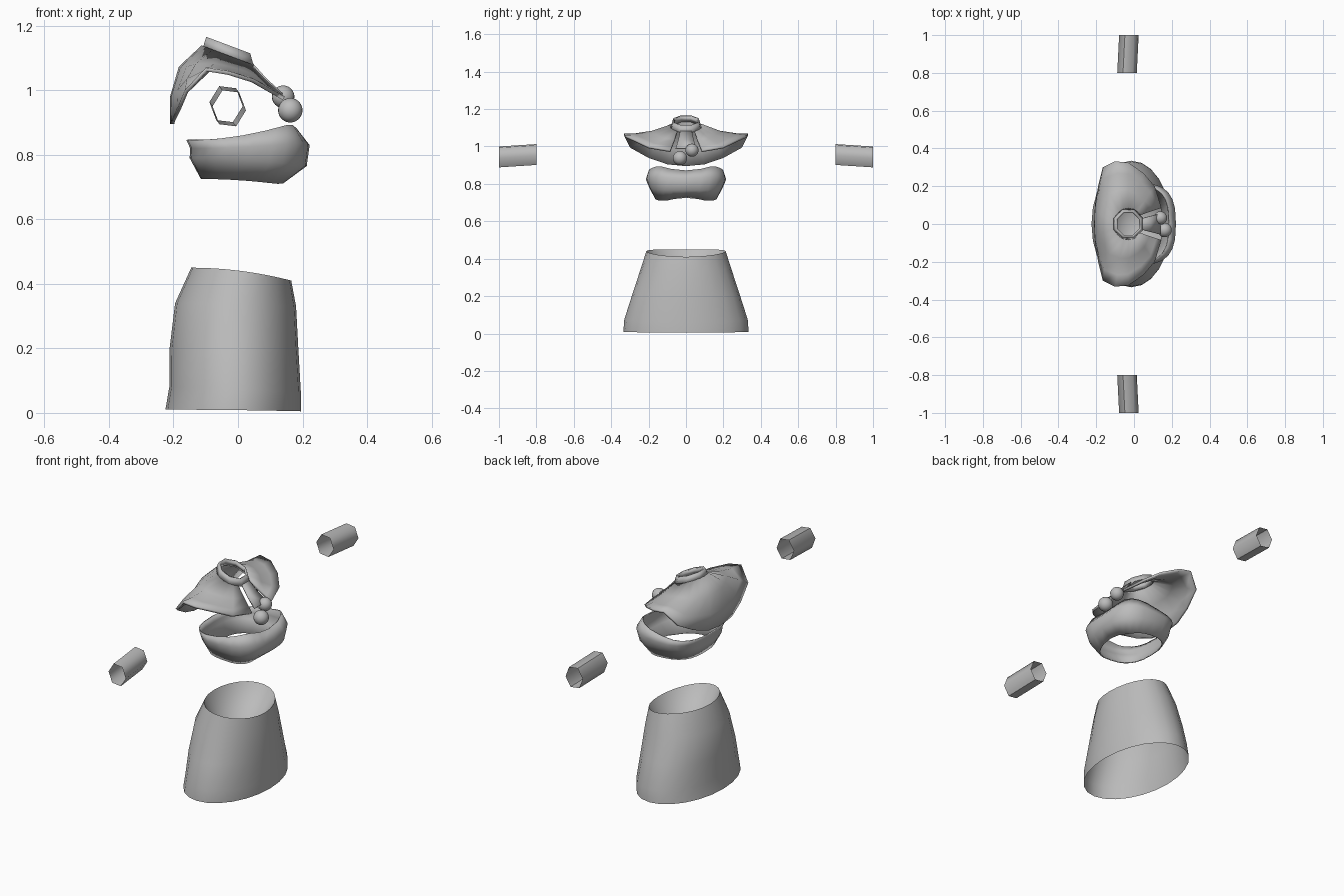
import bpy, math

if "Cube" in bpy.data.objects:
    bpy.data.objects.remove(bpy.data.objects["Cube"])

grey = bpy.data.materials.new("grey cloth")
grey.diffuse_color = (0.5, 0.5, 0.5, 1)
grey.use_nodes = True
grey.node_tree.nodes["Principled BSDF"].inputs["Base Color"].default_value = grey.diffuse_color


def make(name, verts, faces, angle=50, thickness=0):
    me = bpy.data.meshes.new(name)
    me.from_pydata(verts, [], faces)
    me.materials.append(grey)
    ob = bpy.data.objects.new(name, me)
    bpy.context.collection.objects.link(ob)
    bpy.ops.object.select_all(action='DESELECT')
    ob.select_set(True)
    bpy.context.view_layer.objects.active = ob
    bpy.ops.object.shade_smooth_by_angle(angle=math.radians(angle))
    if thickness:
        mod = ob.modifiers.new("thickness", 'SOLIDIFY')
        mod.thickness = thickness
        mod.offset = -1
    return ob


def bridge(rows, n, closed=True):
    """Quads between successive rows of n points."""
    return [(r * n + i, r * n + (i + 1) % n, (r + 1) * n + (i + 1) % n, (r + 1) * n + i)
            for r in range(rows - 1) for i in range(n if closed else n - 1)]


def ring(n, x0, x1, ry, z0, z1, power=1.0, dip=0.0):
    """Oval ring; height runs from z0 at the back to z1 at the front."""
    pts = []
    for i in range(n):
        a = 2 * math.pi * i / n
        c, s = math.cos(a), math.sin(a)
        u = math.copysign(abs(c) ** power, c)
        v = math.copysign(abs(s) ** power, s)
        t = (u + 1) / 2
        z = z0 + (z1 - z0) * t * t + dip * max(0, c) ** 10
        pts.append((x0 + (x1 - x0) * t, ry * v, z))
    return pts


# Skirt: flared tube closed by a deep cone sunk into the waist
N = 24
rings = [(-.225, .195, .335, .01, .005), (-.213, .195, .33, .08, .06),
         (-.212, .187, .29, .2, .2), (-.195, .18, .245, .34, .33),
         (-.145, .165, .212, .45, .41)]
verts = [p for r in rings for p in ring(N, *r)]
faces = bridge(len(rings), N)
verts.append((-.01, 0, .165))
base = (len(rings) - 1) * N
faces += [(base + i, base + (i + 1) % N, len(verts) - 1) for i in range(N)]
make("skirt", verts, faces)

# Cropped top: open band, fuller at the front with a centre dip
rings = [(-.115, .155, .165, .725, .705, .75, .02),
         (-.15, .213, .198, .79, .765, .75, .0),
         (-.148, .222, .215, .82, .84, .72, -.01),
         (-.16, .187, .203, .845, .905, .68, -.033)]
verts = [p for r in rings for p in ring(N, *r)]
make("cropped_top", verts, bridge(len(rings), N), thickness=.006)

# Cape: half of the hem, front to back, mirrored and lofted to the neck
half = [(.145, .085, .98), (.11, .2, 1.0), (.05, .27, 1.035), (-.03, .325, 1.06),
        (-.1, .332, 1.07), (-.165, .3, 1.0), (-.19, .2, .94), (-.207, .1, .905),
        (-.21, 0, .895)]
hem = half + [(x, -y, z) for x, y, z in half[-2::-1]]
n = len(hem)


def neck_z(x):
    return 1.108 - .375 * (x + .03)


neck = []
for i in range(n):
    a = math.radians(35 + 290 * i / (n - 1))
    x = -.03 + .083 * math.cos(a)
    neck.append((x, .085 * math.sin(a), neck_z(x)))
verts = []
for t in (1, .75, .4, 0):
    for h, k in zip(hem, neck):
        back = max(0, -h[0] - .1) * 1.2 * t * (1 - t)
        p = [k[j] + (h[j] - k[j]) * t for j in range(3)]
        side = abs(h[1]) / .33
        verts.append((p[0] - back, p[1], p[2] + back - .06 * side * t * (1 - t)))
make("cape", verts, bridge(4, n, False), thickness=.012)

# Collar: tilted eight-sided band
verts = []
for r, lift in ((.085, -.004), (.074, .032)):
    for i in range(8):
        a = math.pi * (2 * i + 1) / 8
        x = -.03 + r * math.cos(a)
        verts.append((x, r * math.sin(a), neck_z(x) + lift))
make("collar", verts, bridge(2, 8), 30, .012)

# Front ribbon hanging from the collar to the pompoms
verts = [(.045, -.03, 1.085), (.045, .03, 1.085), (.09, .042, 1.035),
         (.09, -.042, 1.035), (.14, -.055, .99), (.14, .055, .99)]
make("front_ribbon", verts, [(0, 3, 2, 1), (3, 4, 5, 2)], 30, .006)

# Pompoms
for name, loc, r in (("lower_pompom", (.162, -.032, .938), .038),
                     ("upper_pompom", (.14, .032, .98), .035)):
    bpy.ops.mesh.primitive_uv_sphere_add(segments=20, ring_count=12, radius=r, location=loc)
    ob = bpy.context.object
    ob.name = name
    ob.data.materials.append(grey)
    bpy.ops.object.shade_smooth()

# Cuffs: six-sided open sleeves, slightly tilted
for side, name in ((-1, "near_cuff"), (1, "far_cuff")):
    verts = []
    for y, cx, cz in ((.8, -.037, .957), (1.0, -.027, .944)):
        for i in range(6):
            a = math.radians(-6 + 60 * i)
            verts.append((cx + .052 * math.cos(a), side * y, cz + .061 * math.sin(a)))
    faces = bridge(2, 6)
    if side > 0:
        faces = [f[::-1] for f in faces]
    make(name, verts, faces, 65)
